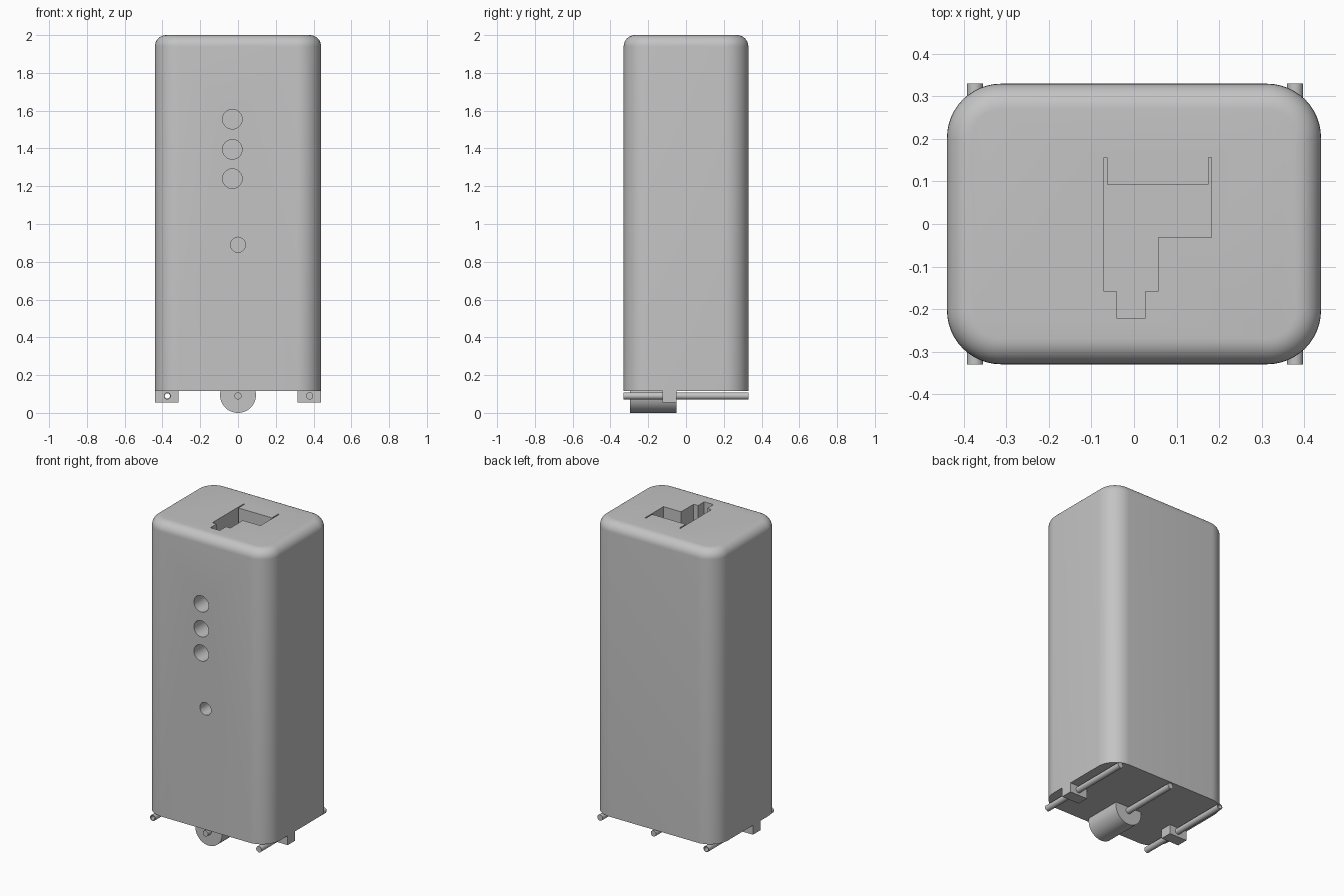
import bpy, bmesh
from math import pi
from mathutils import Matrix, Vector

if "Cube" in bpy.data.objects:
    bpy.data.objects.remove(bpy.data.objects["Cube"])

grey = bpy.data.materials.new("plain_grey")
grey.use_nodes = True
grey.diffuse_color = (0.55, 0.55, 0.55, 1)
grey.node_tree.nodes["Principled BSDF"].inputs["Base Color"].default_value = (0.55, 0.55, 0.55, 1)

BOTTOM, TOP = 0.115, 2.0
FRONT, BACK = -0.33, 0.33
ROD_Z = 0.09


def finish(name, bm):
    bmesh.ops.recalc_face_normals(bm, faces=bm.faces)
    mesh = bpy.data.meshes.new(name)
    bm.to_mesh(mesh)
    bm.free()
    mesh.materials.append(grey)
    obj = bpy.data.objects.new(name, mesh)
    bpy.context.collection.objects.link(obj)
    return obj


def select(obj):
    bpy.ops.object.select_all(action="DESELECT")
    obj.select_set(True)
    bpy.context.view_layer.objects.active = obj


def smooth(obj):
    select(obj)
    bpy.ops.object.shade_smooth_by_angle(angle=pi / 6)


def box(bm, lo, hi):
    lo, hi = Vector(lo), Vector(hi)
    size = Matrix.Diagonal((*(hi - lo), 1))
    bmesh.ops.create_cube(bm, size=1, matrix=Matrix.Translation((lo + hi) / 2) @ size)


def cylinder(name, x, z, radius, y0, y1, segments=32):
    """Solid cylinder running front to back."""
    bm = bmesh.new()
    place = Matrix.Translation((x, (y0 + y1) / 2, z)) @ Matrix.Rotation(pi / 2, 4, "X")
    bmesh.ops.create_cone(bm, cap_ends=True, segments=segments, radius1=radius,
                          radius2=radius, depth=y1 - y0, matrix=place)
    return finish(name, bm)


def cut(obj, cutter):
    """Subtract the cutter and remove it."""
    mod = obj.modifiers.new("cut", "BOOLEAN")
    mod.operation = "DIFFERENCE"
    mod.solver = "EXACT"
    mod.object = cutter
    cutter.hide_render = True
    select(obj)
    bpy.ops.object.modifier_apply(modifier=mod.name)
    bpy.data.objects.remove(cutter)


# Body: rounded upright corners, then a smaller round along the top rim
bm = bmesh.new()
box(bm, (-0.44, FRONT, BOTTOM), (0.44, BACK, TOP))
upright = [e for e in bm.edges if abs(e.verts[0].co.z - e.verts[1].co.z) > 1]
bmesh.ops.bevel(bm, geom=upright, offset=0.127, segments=12, profile=0.5, affect="EDGES")
rim = [e for e in bm.edges if all(v.co.z > TOP - 0.01 for v in e.verts)]
bmesh.ops.bevel(bm, geom=rim, offset=0.06, segments=8, profile=0.5, affect="EDGES")
body = finish("body", bm)

# Stepped pocket with two thin slots in the top
outline = [(-0.07, 0.157), (-0.063, 0.157), (-0.063, 0.093), (0.175, 0.093),
           (0.175, 0.157), (0.182, 0.157), (0.182, -0.032), (0.057, -0.032),
           (0.057, -0.159), (0.026, -0.159), (0.026, -0.222), (-0.04, -0.222),
           (-0.04, -0.159), (-0.07, -0.159)]
bm = bmesh.new()
floor = bm.faces.new([bm.verts.new((x, y, 1.7)) for x, y in outline])
raised = bmesh.ops.extrude_face_region(bm, geom=[floor], use_keep_orig=True)["geom"]
bmesh.ops.translate(bm, vec=(0, 0, 0.4),
                    verts=[g for g in raised if isinstance(g, bmesh.types.BMVert)])
cut(body, finish("pocket_cutter", bm))

# Round holes in the front
for x, z, r in ((-0.03, 1.555, 0.052), (-0.03, 1.395, 0.052),
                (-0.03, 1.24, 0.052), (0, 0.89, 0.04)):
    cut(body, cylinder("hole_cutter", x, z, r, FRONT - 0.1, FRONT + 0.2))
smooth(body)

# Brackets under both sides
brackets = {}
for side, s in (("left", 1), ("right", -1)):
    bm = bmesh.new()
    xs = sorted((s * 0.315, s * 0.44))
    box(bm, (xs[0], -0.125, 0.055), (xs[1], -0.05, BOTTOM))
    brackets[side] = finish(side + "_bracket", bm)

# Drum under the middle
smooth(cylinder("drum", 0, 0.095, 0.095, -0.297, -0.05, 64))

# Rods; the right one is an open tube
for name, x in (("left_rod", 0.379), ("middle_rod", 0)):
    smooth(cylinder(name, x, ROD_Z, 0.019, FRONT, BACK))
tube = cylinder("right_tube", -0.374, ROD_Z, 0.019, FRONT, BACK)
for part in (tube, brackets["right"]):
    cut(part, cylinder("bore_cutter", -0.374, ROD_Z, 0.014, FRONT - 0.1, BACK + 0.1))
    smooth(part)
